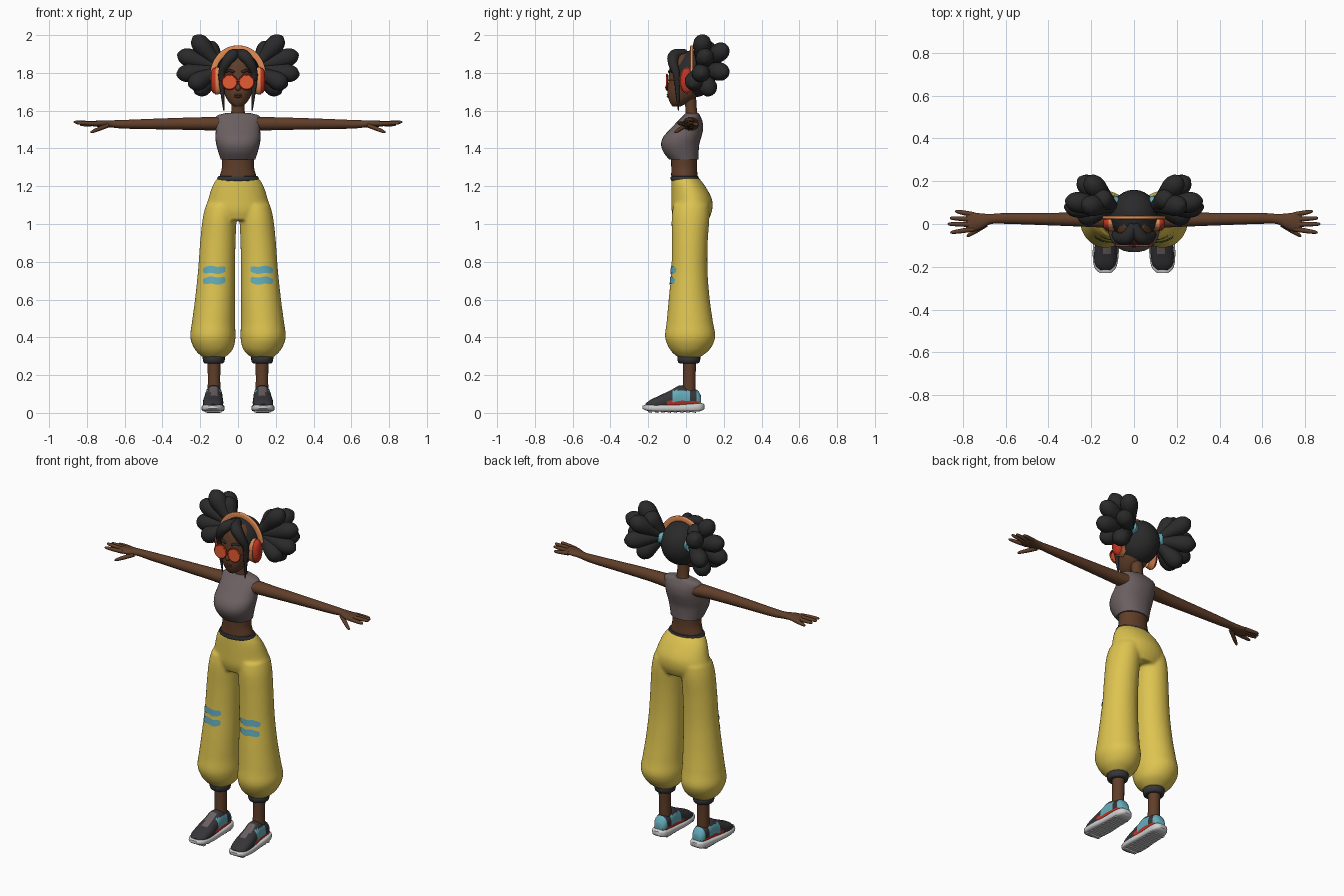
import bpy, bmesh, math
from mathutils import Vector

cube = bpy.data.objects.get("Cube")
if cube:
    bpy.data.objects.remove(cube, do_unlink=True)


def material(name, *rgb):
    lin = [(c / 255 / 12.92) if c < 11 else ((c / 255 + .055) / 1.055) ** 2.4 for c in rgb]
    m = bpy.data.materials.new(name)
    m.use_nodes = True
    m.diffuse_color = (*lin, 1)
    m.node_tree.nodes["Principled BSDF"].inputs["Base Color"].default_value = (*lin, 1)
    return m


skin = material("brown skin", 96, 62, 41)
black = material("black hair", 42, 42, 43)
mustard = material("mustard cloth", 222, 196, 80)
taupe = material("taupe cloth", 108, 96, 97)
tan = material("tan orange", 226, 140, 84)
red = material("red", 196, 52, 36)
teal = material("teal", 100, 172, 186)
pale = material("pale rubber", 205, 205, 205)
charcoal = material("charcoal", 54, 54, 58)
lens_orange = material("orange lens", 228, 92, 50)


def finish(bm, name, mats, mirror=False, rule=None):
    """Turn a bmesh into a smooth object, coloured by an optional rule."""
    mats = mats if isinstance(mats, list) else [mats]
    bmesh.ops.recalc_face_normals(bm, faces=bm.faces)
    if rule:
        for f in bm.faces:
            f.material_index = rule(f.calc_center_median())
    me = bpy.data.meshes.new(name)
    bm.to_mesh(me)
    bm.free()
    for m in mats:
        me.materials.append(m)
    me.shade_smooth()
    me.set_sharp_from_angle(angle=math.radians(45))
    ob = bpy.data.objects.new(name, me)
    bpy.context.collection.objects.link(ob)
    if mirror:
        ob.modifiers.new("Mirror", "MIRROR").use_mirror_merge = False
    return ob


def spline(rows, steps):
    """Catmull-Rom interpolation of rows of numbers."""
    out = []
    for i in range(len(rows) - 1):
        p = [rows[max(0, min(len(rows) - 1, i + k))] for k in (-1, 0, 1, 2)]
        for s in range(steps):
            t = s / steps
            out.append([b + .5 * t * (c - a + t * (2 * a - 5 * b + 4 * c - d + t * (3 * (b - c) + d - a)))
                        for a, b, c, d in zip(*p)])
    return out + [list(rows[-1])]


X, Y, Z = Vector((1, 0, 0)), Vector((0, 1, 0)), Vector((0, 0, 1))
PLANES = {"x": (Y, Z), "y": (X, Z), "z": (X, Y)}


def loft(name, mats, chains, axis=None, mirror=False, rule=None, power=2, sides=20, steps=4):
    """Skin rows of (x, y, z, radius, radius); without an axis, rings follow the path."""
    bm = bmesh.new()
    for chain in chains:
        rows = spline(chain, steps) if steps > 1 else chain
        pts = [Vector(r[:3]) for r in rows]
        rings = []
        for i, r in enumerate(rows):
            if axis:
                u, v = PLANES[axis]
            else:
                q = (pts[min(i + 1, len(pts) - 1)] - pts[max(i - 1, 0)]).to_track_quat("Z", "Y")
                u, v = q @ X, q @ Y
            ring = []
            for k in range(sides):
                c, s = math.cos(math.tau * k / sides), math.sin(math.tau * k / sides)
                c, s = [math.copysign(abs(w) ** (2 / power), w) for w in (c, s)]
                ring.append(bm.verts.new(pts[i] + u * c * max(r[3], .001) + v * s * max(r[4], .001)))
            rings.append(ring)
        for a, b in zip(rings, rings[1:]):
            for k in range(sides):
                n = (k + 1) % sides
                bm.faces.new((a[k], a[n], b[n], b[k]))
        bm.faces.new(rings[0])
        bm.faces.new(rings[-1])
    return finish(bm, name, mats, mirror, rule)


def upright(rows, x=0):
    """Rows of (z, centre y, radius x, radius y) as loft rows."""
    return [(x, cy, z, rx, ry) for z, cy, rx, ry in rows]


def tube(points, radii):
    return [(*p, r, r) for p, r in zip(points, radii)]


def ball(name, mat, centre, radii, mirror=False):
    bm = bmesh.new()
    bmesh.ops.create_uvsphere(bm, u_segments=28, v_segments=18, radius=1)
    for v in bm.verts:
        v.co = Vector(centre) + v.co * Vector(radii)
    return finish(bm, name, mat, mirror)


# Trousers: hips and two ballooning legs fused together
hips = upright([(1.245, -.005, .108, .072), (1.2, .012, .136, .09), (1.13, .03, .158, .108),
                (1.07, .031, .172, .107), (1.02, .028, .14, .09)])
leg_rows = [(1.1, .085, .028, .085, .095), (1.03, .097, .024, .09, .1), (.9, .107, .02, .094, .095),
            (.75, .114, .018, .098, .096), (.6, .122, .017, .106, .109), (.48, .13, .02, .114, .123),
            (.4, .133, .022, .12, .133), (.335, .128, .02, .1, .105), (.295, .128, .015, .06, .06)]
legs = [[(s * cx, cy, z, rx, ry) for z, cx, cy, rx, ry in leg_rows] for s in (1, -1)]
trousers = loft("trousers", mustard, [hips] + legs, "z", sides=32)
remesh = trousers.modifiers.new("Fuse", "REMESH")
remesh.mode, remesh.voxel_size, remesh.use_smooth_shade = "VOXEL", .008, True
soften = trousers.modifiers.new("Soften", "SMOOTH")
soften.factor, soften.iterations = .5, 6

# Knee stripes, laid on the cloth
for side in ("left", "right"):
    for level, z in (("upper", .757), ("lower", .7)):
        bm = bmesh.new()
        bmesh.ops.create_grid(bm, x_segments=20, y_segments=6, size=1)
        for v in bm.verts:
            u, w = v.co.x, v.co.y
            x = .125 + .058 * u
            v.co = (x if side == "left" else -x, -.25, z + .019 * w * (1 - .5 * u ** 6) + .003 * math.sin(5 * u))
        stripe = finish(bm, f"{side}_{level}_knee_stripe", teal)
        wrap = stripe.modifiers.new("Wrap", "SHRINKWRAP")
        wrap.target, wrap.wrap_method, wrap.wrap_mode = trousers, "PROJECT", "ABOVE_SURFACE"
        wrap.use_project_y, wrap.offset = True, .004

# Lower legs, cuffs and waistband
loft("lower_legs", skin, [upright([(.31, .02, .036, .036), (.2, .018, .033, .033), (.08, .015, .034, .036)], .127)],
     "z", True)
loft("cuffs", charcoal, [upright([(.262, .015, .045, .045), (.268, .015, .055, .057), (.298, .015, .059, .061),
                                  (.31, .015, .045, .045)], .128)], "z", True, steps=2)
loft("waistband", charcoal, [upright([(1.225, -.005, .108, .07), (1.235, -.006, .111, .075),
                                      (1.252, -.007, .105, .073), (1.254, -.007, .09, .06)])], "z", steps=2, sides=32)

# Torso
loft("midriff", skin, [upright([(1.2, -.005, .1, .07), (1.25, -.008, .097, .07), (1.3, -.01, .085, .068),
                                (1.36, -.01, .087, .07)])], "z", sides=28)
loft("crop_top", taupe, [upright([(1.342, -.012, .092, .078), (1.38, -.026, .104, .093), (1.42, -.031, .115, .101),
                                  (1.46, -.02, .12, .101), (1.5, .002, .117, .088), (1.54, .02, .117, .068),
                                  (1.573, .03, .112, .045), (1.588, .032, .06, .034)])], "z", power=2.2, sides=32)
loft("neck", skin, [upright([(1.56, .032, .045, .035), (1.6, .028, .035, .03), (1.7, .02, .035, .032)])], "z")

# Arms and hands
loft("arms", skin, [[(.08, .025, 1.53, .045, .037), (.2, .021, 1.531, .035, .034), (.4, .023, 1.53, .029, .029),
                     (.6, .026, 1.528, .025, .023), (.67, .023, 1.53, .024, .019), (.72, .012, 1.531, .038, .018),
                     (.765, .009, 1.531, .046, .014), (.785, .009, 1.531, .038, .008)]], "x", True)
fingers = [((.75, .044, 1.53), (.835, .06, 1.525)), ((.76, .022, 1.532), (.86, .028, 1.535)),
           ((.76, -.002, 1.533), (.87, 0, 1.54)), ((.75, -.024, 1.532), (.858, -.04, 1.535)),
           ((.69, -.002, 1.522), (.78, -.058, 1.485))]
loft("fingers", skin, [tube([Vector(a).lerp(Vector(b), t) for t in (0, .5, .9, 1)], (.012, .011, .008, .003))
                       for a, b in fingers], mirror=True, sides=10, steps=2)

# Head and face
loft("head", skin, [upright([(1.622, -.05, .02, .02), (1.645, -.036, .048, .05), (1.69, -.012, .072, .086),
                             (1.75, 0, .083, .094), (1.82, .005, .086, .093), (1.87, .01, .075, .084),
                             (1.9, .02, .05, .06)])], "z", power=2.2, sides=32)
ball("nose", skin, (0, -.096, 1.722), (.014, .014, .018))
for lip, z in (("upper_lip", 1.684), ("lower_lip", 1.674)):
    ball(lip, skin, (0, -.092, z), (.022, .01, .006))
loft("eyebrows", black, [tube([(.018, -.089, 1.803), (.045, -.083, 1.812), (.068, -.066, 1.802)],
                              (.006, .008, .003))], mirror=True, sides=8)

# Hair: skull cap, swept fringe with long side locks, and two bunches of lobes
ball("hair_cap", black, (0, .04, 1.795), (.112, .12, .125))
loft("fringe", black, [tube([(0, 0, 1.905), (.03, -.06, 1.893), (.065, -.068, 1.85), (.087, -.05, 1.79),
                             (.083, -.045, 1.7), (.075, -.04, 1.6)], (.02, .032, .027, .018, .011, .003))],
     mirror=True, sides=12)
root = Vector((.085, .075, 1.825))
tips = [(.235, .09, 1.995), (.22, .215, 1.94), (.32, .11, 1.9), (.325, .08, 1.79), (.26, .215, 1.8),
        (.225, .13, 1.69), (.26, .03, 1.73), (.17, .13, 1.96)]
loft("hair_bunches", black, [tube([root.lerp(Vector(t), f) for f in (0, .35, .7, .9, 1)],
                                  (.018, .033, .049, .038, .008)) for t in tips], mirror=True, sides=14)
loft("hair_ties", teal, [tube([(.085, .09, 1.822), (.108, .1, 1.826)], (.037, .037))], mirror=True, steps=1)

# Headphones
arc = [math.pi * (i / 24 * 1.12 - .06) for i in range(25)]
loft("headphone_band", tan, [[(.132 * math.cos(a), .03, 1.79 + .14 * math.sin(a), .008, .016) for a in arc]],
     power=4, steps=1)
loft("ear_cushions", tan, [[(.085, .005, 1.758, .036, .068), (.118, .005, 1.758, .04, .074)]], "x", True, steps=1)
loft("ear_cups", red, [[(.115, .005, 1.758, .037, .07), (.13, .005, 1.758, .036, .067),
                        (.142, .005, 1.758, .024, .05)]], "x", True, steps=1)

# Round sunglasses
loft("lenses", lens_orange, [[(.045, -.105, 1.752, .037, .037), (.045, -.097, 1.752, .037, .037)]],
     "y", True, steps=1, sides=28)
circle = [math.tau * i / 28 for i in range(29)]
loft("lens_rims", red, [tube([(.045 + .038 * math.cos(a), -.101, 1.752 + .038 * math.sin(a)) for a in circle],
                             [.005] * 29)], mirror=True, sides=8, steps=1)
loft("glasses_bridge_and_arms", red, [tube([(0, -.103, 1.76), (.012, -.102, 1.758)], (.004, .004)),
                                      tube([(.08, -.099, 1.76), (.094, -.06, 1.765), (.1, 0, 1.77)], (.004,) * 3)],
     mirror=True, sides=8)


# Shoes: panelled upper, rubber sole and treads
def shoe_panel(c):
    if -.14 < c.y < -.05 and abs(c.x - .13) < .018 and c.z > .08:
        return 3
    if -.1 < c.y < .07 and c.z < .062:
        return 2
    if -.075 < c.y < .02 and c.z < .118 or c.y > .055:
        return 1
    return 0


loft("shoe_uppers", [charcoal, teal, red, taupe],
     [[(.134, -.215, .035, .025, .012), (.134, -.19, .042, .047, .026), (.132, -.14, .052, .054, .04),
       (.13, -.08, .066, .05, .055), (.128, -.03, .08, .046, .066), (.127, .02, .076, .044, .056),
       (.127, .06, .072, .04, .048), (.127, .08, .06, .026, .03)]],
     "y", True, shoe_panel, power=2.3, sides=32, steps=6)
loft("shoe_soles", pale,
     [[(.134, -.23, .03, .025, .008), (.134, -.2, .027, .052, .017), (.132, -.13, .025, .061, .019),
       (.13, -.04, .025, .055, .019), (.128, .04, .028, .052, .022), (.127, .08, .031, .042, .021),
       (.127, .097, .033, .022, .012)]], "y", True, power=4, sides=24)
loft("shoe_treads", pale, [[(.13, y - .011, .008, .044, .004), (.13, y + .011, .008, .044, .008)]
                           for y in [-.19 + .033 * i for i in range(8)]], "y", True, power=5, sides=16, steps=1)
